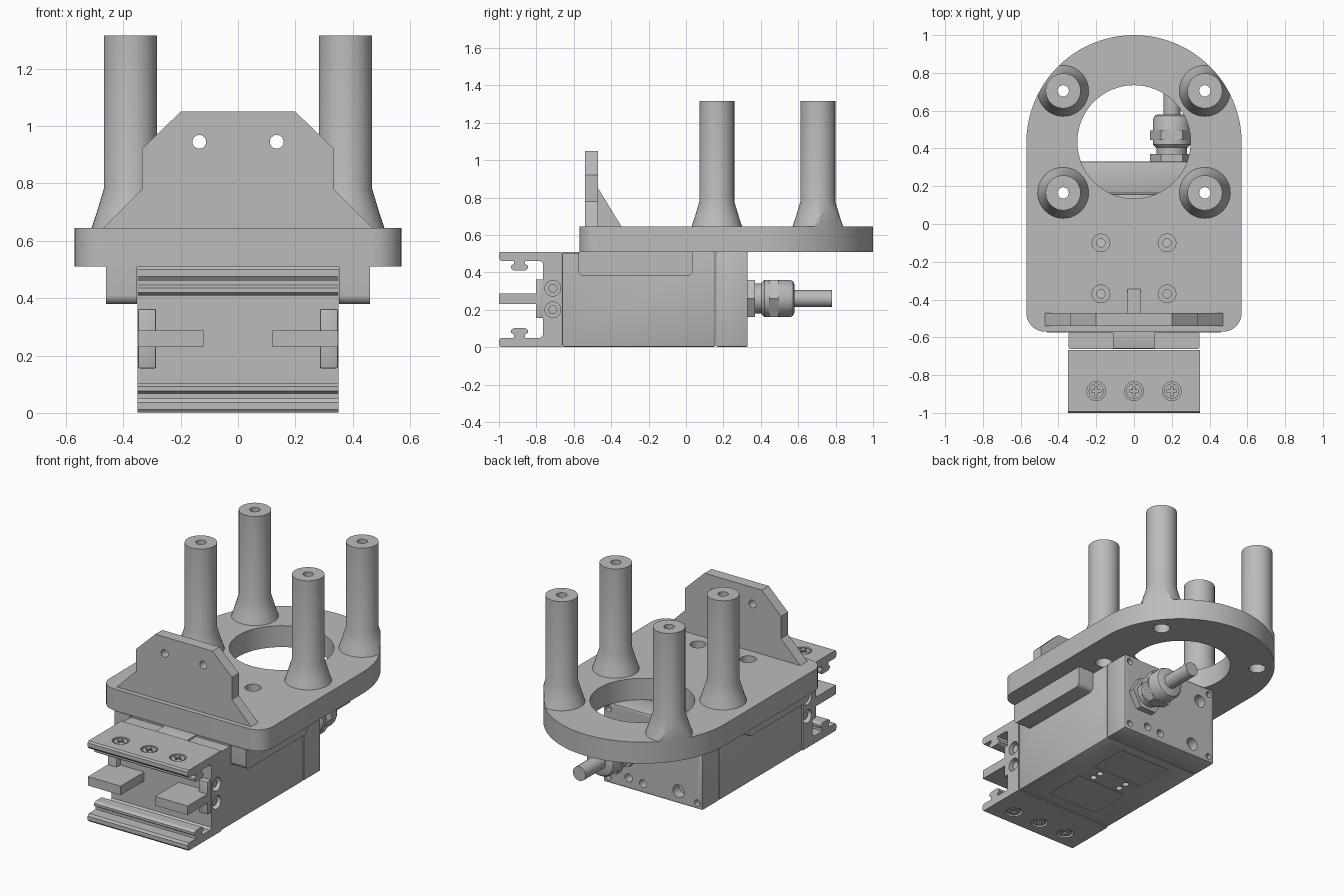
import bpy, bmesh
from math import sin, cos, pi, radians
from mathutils import Matrix, Vector

if "Cube" in bpy.data.objects:
    bpy.data.objects.remove(bpy.data.objects["Cube"])

grey = bpy.data.materials.new("machined_grey")
grey.use_nodes = True
grey.diffuse_color = (0.5, 0.5, 0.5, 1)
grey.node_tree.nodes["Principled BSDF"].inputs["Base Color"].default_value = (0.5, 0.5, 0.5, 1)
parts = []

# Maps local (u, v, height) to model axes for each extrusion direction
AXES = {
    "X": lambda u, v, h: (h, u, v),
    "Y": lambda u, v, h: (u, h, v),
    "Z": lambda u, v, h: (u, v, h),
}


def finish(name, bm):
    bmesh.ops.recalc_face_normals(bm, faces=bm.faces)
    mesh = bpy.data.meshes.new(name)
    bm.to_mesh(mesh)
    bm.free()
    mesh.materials.append(grey)
    obj = bpy.data.objects.new(name, mesh)
    bpy.context.collection.objects.link(obj)
    parts.append(obj)
    return obj


def loft(name, rings, axis):
    """Skin a list of (outline, height) rings and cap both ends."""
    bm = bmesh.new()
    loops = [[bm.verts.new(AXES[axis](u, v, h)) for u, v in pts] for pts, h in rings]
    n = len(loops[0])
    for a, b in zip(loops, loops[1:]):
        for i in range(n):
            bm.faces.new((a[i], a[(i + 1) % n], b[(i + 1) % n], b[i]))
    bm.faces.new(loops[0])
    bm.faces.new(loops[-1])
    return finish(name, bm)


def prism(name, pts, axis, lo, hi):
    return loft(name, [(pts, lo), (pts, hi)], axis)


def arc(cu, cv, r, start, end, n):
    return [(cu + r * cos(radians(start + (end - start) * i / n)),
             cv + r * sin(radians(start + (end - start) * i / n))) for i in range(n + 1)]


def turned(name, cu, cv, profile, axis, sides=32):
    """Round (or hexagonal) part from (radius, height) steps."""
    return loft(name, [(arc(cu, cv, r, 0, 360, sides)[:-1], h) for r, h in profile], axis)


def rod(cu, cv, r, axis, lo, hi, name="cutter", sides=24):
    return turned(name, cu, cv, [(r, lo), (r, hi)], axis, sides)


def box(name, x, y, z, bevel=0):
    obj = prism(name, [(x[0], y[0]), (x[1], y[0]), (x[1], y[1]), (x[0], y[1])], "Z", *z)
    if bevel:
        bm = bmesh.new()
        bm.from_mesh(obj.data)
        bmesh.ops.bevel(bm, geom=bm.edges[:], offset=bevel, segments=2, profile=0.5, affect="EDGES")
        bm.to_mesh(obj.data)
        bm.free()
    return obj


def cut(obj, *cutters, op="DIFFERENCE"):
    """Apply booleans and discard the cutters."""
    for cutter in cutters:
        mod = obj.modifiers.new("cut", "BOOLEAN")
        mod.operation, mod.solver, mod.object = op, "EXACT", cutter
        graph = bpy.context.evaluated_depsgraph_get()
        mesh = bpy.data.meshes.new_from_object(obj.evaluated_get(graph))
        obj.modifiers.clear()
        obj.data = mesh
        parts.remove(cutter)
        bpy.data.objects.remove(cutter)


# Adapter plate with a rounded rear end and a large opening
outline = (arc(-0.47, -0.47, 0.1, 180, 270, 8) + arc(0.47, -0.47, 0.1, 270, 360, 8)
           + arc(0, 0.43, 0.57, 0, 180, 48))
plate = prism("adapter_plate", outline, "Z", 0.51, 0.645)
cut(plate, rod(0, 0.435, 0.3, "Z", 0.4, 0.8, sides=64))
for x in (-0.175, 0.175):
    for y in (-0.37, -0.1):
        cut(plate, rod(x, y, 0.047, "Z", 0.57, 0.7), rod(x, y, 0.022, "Z", 0.4, 0.6))

# Four flared standoff posts, trimmed to the plate edge
for x in (-0.375, 0.375):
    for y in (0.165, 0.705):
        post = turned("standoff_post", x, y,
                      [(0.135, 0.645), (0.117, 0.70), (0.093, 0.78), (0.093, 1.315)], "Z", 40)
        cut(post, prism("trim", outline, "Z", 0.6, 1.4), op="INTERSECT")
        cut(post, rod(x, y, 0.03, "Z", 0.5, 1.4))
        cut(plate, rod(x, y, 0.03, "Z", 0.4, 0.7), rod(x, y, 0.05, "Z", 0.4, 0.6))

# Side cheeks that hang below the plate and locate the body
for s in (-1, 1):
    cheek = [(-0.575, 0.51)] + arc(-0.545, 0.41, 0.03, 180, 270, 5) \
        + arc(0.005, 0.41, 0.03, 270, 360, 5) + [(0.035, 0.51)]
    prism("side_cheek", cheek, "X", *sorted((s * 0.352, s * 0.46)))

# Upright mounting tab and its rib
half = [(0.47, 0.645), (0.335, 0.78), (0.335, 0.92), (0.2, 1.05)]
tab = prism("mounting_tab", half + [(-x, z) for x, z in reversed(half)], "Y", -0.54, -0.47)
cut(tab, *[rod(x, 0.945, 0.024, "Y", -0.6, -0.4) for x in (-0.135, 0.135)])
prism("tab_rib", [(-0.47, 0.645), (-0.345, 0.645), (-0.47, 0.85)], "X", -0.035, 0.035)

# Gripper body: main housing and rear cover separated by a seam
W = 0.347
housing = box("gripper_housing", (-W, W), (-0.662, 0.158), (0.002, 0.51), 0.008)
cover = box("rear_cover", (-W, W), (0.162, 0.33), (0.002, 0.51), 0.008)
for x in (-0.31, 0.31):
    for z in (0.04, 0.47):
        cut(cover, rod(x, z, 0.02, "Y", 0.3, 0.4))
for x, z, r in ((-0.18, 0.08, 0.04), (0.17, 0.07, 0.025), (0.07, 0.06, 0.025),
                (-0.24, 0.4, 0.04), (-0.05, 0.42, 0.04)):
    cut(cover, rod(x, z, r, "Y", 0.27, 0.4))

# Shallow pockets and threaded holes underneath, reliefs on top at the front
for lo, hi in ((-0.58, -0.3), (-0.16, 0.1)):
    cut(housing, box("pocket", (-0.18, 0.18), (lo, hi), (-0.1, 0.008)))
for x in (-0.1, 0.1):
    for y in (-0.26, -0.2):
        cut(housing, rod(x, y, 0.02, "Z", -0.1, 0.06))
for s in (-1, 1):
    cut(housing, box("relief", sorted((s * 0.11, s * 0.4)), (-0.7, -0.575), (0.5, 0.6)))

# Jaw carrier: C-shaped section with T-rails, mirrored about mid height
MID = 0.256
upper = [(-0.666, 0.51), (-0.992, 0.51), (-1.0, 0.5), (-1.0, 0.475), (-0.99, 0.462), (-0.92, 0.462),
         (-0.92, 0.445), (-0.935, 0.435), (-0.935, 0.42), (-0.92, 0.41), (-0.86, 0.41),
         (-0.845, 0.42), (-0.845, 0.435), (-0.86, 0.445), (-0.86, 0.462), (-0.78, 0.462),
         (-0.765, 0.45)]
lower = [(y, 2 * MID - z) for y, z in reversed(upper)]
carrier = prism("jaw_carrier", upper + lower, "X", -0.35, 0.35)
for s in (-1, 1):
    lo, hi = sorted((s * 0.3, s * 0.4))
    for z in (0.2, 0.315):
        cut(carrier, rod(-0.712, z, 0.042, "X", lo, hi))
        rod(-0.712, z, 0.024, "X", *sorted((s * 0.29, s * 0.335)), name="side_pin")

# Cross-head screws through both rails
for x in (-0.2, 0, 0.2):
    for face, d in ((0.51, 1), (2 * MID - 0.51, -1)):
        span = lambda a, b: sorted((face + d * a, face + d * b))
        cut(carrier, rod(x, -0.885, 0.05, "Z", *span(-0.025, 0.05)))
        screw = rod(x, -0.885, 0.04, "Z", *span(-0.03, -0.004), name="rail_screw")
        for a, b in ((0.025, 0.006), (0.006, 0.025)):
            cut(screw, box("slot", (x - a, x + a), (-0.885 - b, -0.885 + b), span(-0.018, 0.02)))

# Pair of sliding jaws: guide block and finger
for s in (-1, 1):
    box("jaw_block", sorted((s * 0.285, s * 0.348)), (-0.803, -0.76), (0.155, 0.363), 0.006)
    box("jaw_finger", sorted((s * 0.12, s * 0.348)), (-1.0, -0.76), (0.23, 0.287))

# Cable gland with hex nuts and a cable stub
GX, GZ = 0.2, 0.26
turned("gland_base_nut", GX, GZ, [(0.115, 0.33), (0.115, 0.37)], "Y", 6)
turned("gland_neck", GX, GZ, [(0.08, 0.37), (0.08, 0.41)], "Y")
turned("gland_cap", GX, GZ, [(0.085, 0.405), (0.1, 0.42), (0.1, 0.555), (0.092, 0.572), (0.075, 0.58)], "Y")
turned("gland_cap_nut", GX, GZ, [(0.115, 0.445), (0.115, 0.495)], "Y", 6)
rod(GX, GZ, 0.045, "Y", 0.57, 0.78, name="cable")

# Smooth round surfaces while keeping machined edges crisp
bpy.ops.object.select_all(action="DESELECT")
for obj in parts:
    obj.select_set(True)
bpy.context.view_layer.objects.active = plate
bpy.ops.object.shade_smooth_by_angle(angle=radians(30))
